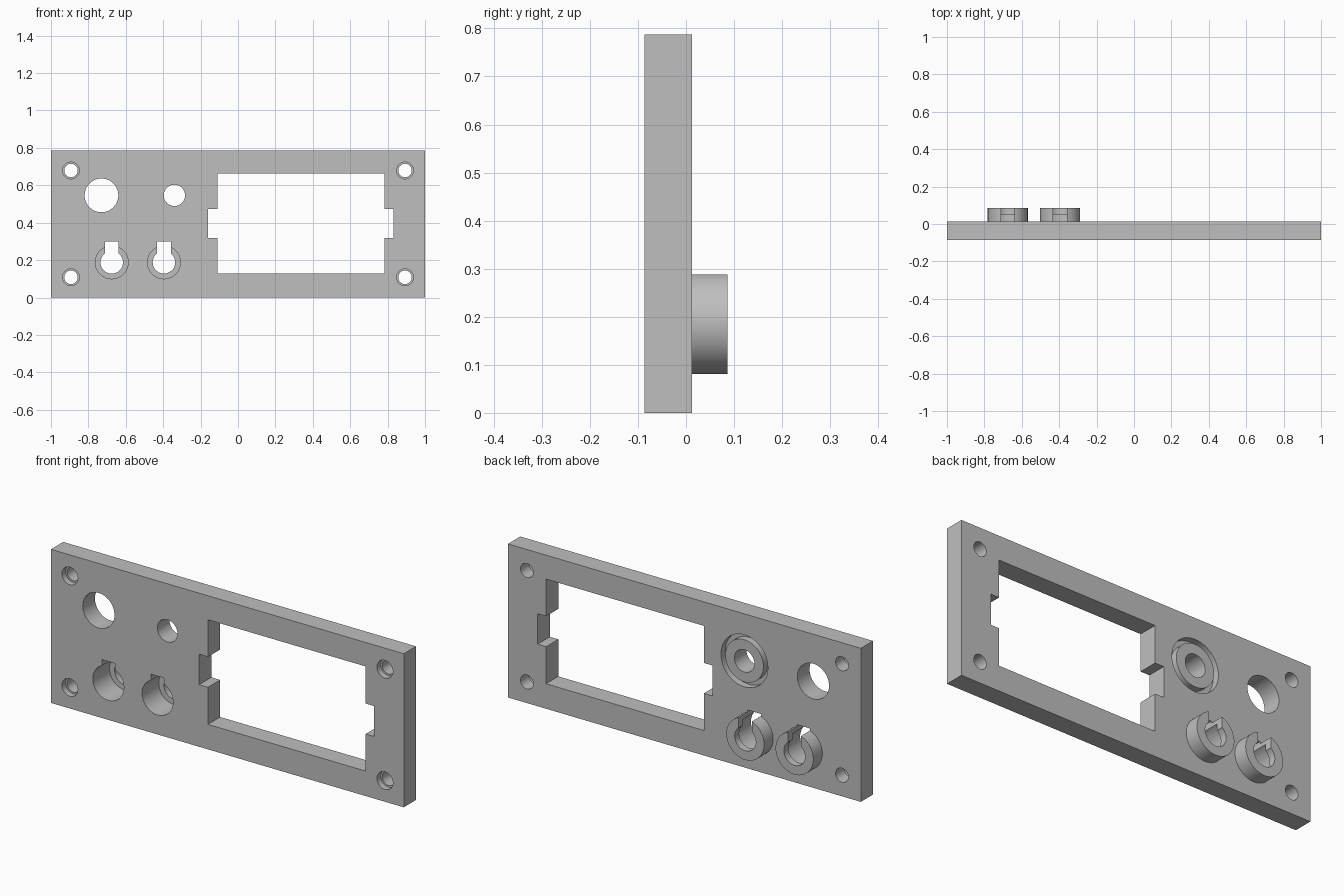
import bpy
import math

if "Cube" in bpy.data.objects:
    bpy.data.objects.remove(bpy.data.objects["Cube"], do_unlink=True)

FRONT, BACK, BOSS_END = -0.086, 0.013, 0.086
HEIGHT = 0.787
THROUGH = (-0.2, 0.2)

grey = bpy.data.materials.new("plain grey")
grey.use_nodes = True
colour = (0.52, 0.52, 0.52, 1)
grey.diffuse_color = colour
grey.node_tree.nodes["Principled BSDF"].inputs["Base Color"].default_value = colour


def box(name, x0, x1, y0, y1, z0, z1):
    bpy.ops.mesh.primitive_cube_add(
        size=1, location=((x0 + x1) / 2, (y0 + y1) / 2, (z0 + z1) / 2))
    ob = bpy.context.object
    ob.name = name
    ob.scale = (x1 - x0, y1 - y0, z1 - z0)
    bpy.ops.object.transform_apply(location=True, rotation=True, scale=True)
    ob.data.materials.append(grey)
    return ob


def rod(name, x, z, radius, y0, y1):
    bpy.ops.mesh.primitive_cylinder_add(
        vertices=64, radius=radius, depth=y1 - y0,
        location=(x, (y0 + y1) / 2, z), rotation=(math.pi / 2, 0, 0))
    ob = bpy.context.object
    ob.name = name
    bpy.ops.object.transform_apply(location=True, rotation=True, scale=True)
    ob.data.materials.append(grey)
    return ob


def combine(target, tool, operation):
    tool.hide_render = True
    mod = target.modifiers.new(operation.title(), 'BOOLEAN')
    mod.operation = operation
    mod.solver = 'EXACT'
    mod.object = tool
    bpy.context.view_layer.objects.active = target
    bpy.ops.object.modifier_apply(modifier=mod.name)
    bpy.data.objects.remove(tool, do_unlink=True)


def cut(tool):
    combine(panel, tool, 'DIFFERENCE')


def add(tool):
    combine(panel, tool, 'UNION')


# Flat plate
panel = box("front_panel", -1, 1, FRONT, BACK, 0, HEIGHT)

# Display window with a side notch at each end
cut(box("window_cutter", -0.11, 0.784, *THROUGH, 0.128, 0.664))
cut(box("notch_cutter", -0.16, 0.832, *THROUGH, 0.318, 0.474))

# Counterbored corner screw holes
for x in (-0.893, 0.893):
    for z in (0.108, HEIGHT - 0.108):
        cut(rod("screw_hole_cutter", x, z, 0.036, *THROUGH))
        cut(rod("screw_head_cutter", x, z, 0.045, -0.2, FRONT + 0.03))

# Large round opening
cut(rod("large_hole_cutter", -0.73, 0.546, 0.09, *THROUGH))

# Small round opening with a ring groove on the back
SMALL = (-0.34, 0.546)
cut(rod("groove_cutter", *SMALL, 0.133, BACK - 0.035, 0.2))
add(rod("groove_core", *SMALL, 0.108, -0.05, BACK))
cut(rod("small_hole_cutter", *SMALL, 0.057, *THROUGH))

# Keyed button sockets: rear boss, wide front bore, narrow rear hole, key slot
for x in (-0.675, -0.396):
    z = 0.188
    add(rod("socket_boss", x, z, 0.107, -0.04, BOSS_END))
    cut(rod("bore_cutter", x, z, 0.088, -0.2, 0.05))
    cut(rod("socket_hole_cutter", x, z, 0.06, *THROUGH))
    cut(box("key_slot_cutter", x - 0.037, x + 0.037, *THROUGH, z, 0.299))

# Smooth round walls, sharp edges
bpy.ops.object.select_all(action='DESELECT')
panel.select_set(True)
bpy.context.view_layer.objects.active = panel
bpy.ops.object.shade_smooth_by_angle(angle=math.radians(30))
